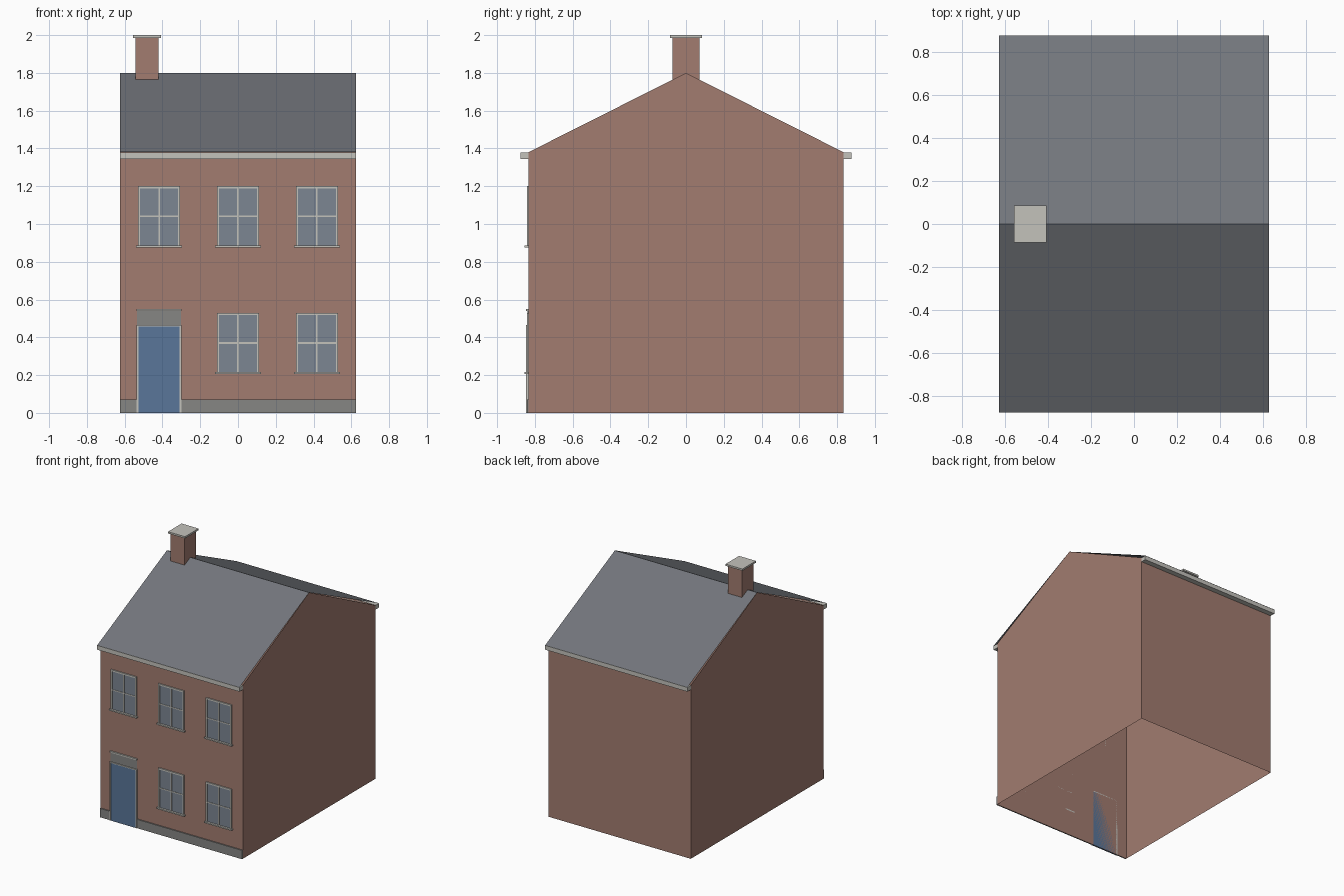
import bpy, bmesh

if "Cube" in bpy.data.objects:
    bpy.data.objects.remove(bpy.data.objects["Cube"])

W, D, EAVE, RIDGE = 0.626, 0.834, 1.38, 1.8   # half width, half depth, heights
OVER = 0.876                                  # half depth of roof at eaves


def material(name, rgb):
    m = bpy.data.materials.new(name)
    m.diffuse_color = (*rgb, 1)
    m.use_nodes = True
    m.node_tree.nodes["Principled BSDF"].inputs["Base Color"].default_value = m.diffuse_color
    return m


BRICK = material("brick", (0.36, 0.20, 0.16))
SLATE = material("slate", (0.17, 0.18, 0.20))
STONE = material("stone", (0.55, 0.54, 0.50))
PLINTH = material("plinth_grey", (0.24, 0.24, 0.23))
GLASS = material("glass", (0.20, 0.24, 0.29))
BLUE = material("door_blue", (0.10, 0.18, 0.32))


def finish(name, bm, mat):
    me = bpy.data.meshes.new(name)
    bm.to_mesh(me)
    bm.free()
    ob = bpy.data.objects.new(name, me)
    ob.data.materials.append(mat)
    bpy.context.collection.objects.link(ob)
    return ob


def boxes(name, mat, *spans):
    """One object made of boxes given as (x0, x1, y0, y1, z0, z1)."""
    bm = bmesh.new()
    for x0, x1, y0, y1, z0, z1 in spans:
        vs = bmesh.ops.create_cube(bm, size=1)["verts"]
        bmesh.ops.scale(bm, vec=(x1 - x0, y1 - y0, z1 - z0), verts=vs)
        bmesh.ops.translate(bm, vec=((x0 + x1) / 2, (y0 + y1) / 2, (z0 + z1) / 2), verts=vs)
    return finish(name, bm, mat)


# walls: open-bottomed shell with two gables
bm = bmesh.new()
profile = [(-D, 0), (-D, EAVE), (0, RIDGE), (D, EAVE), (D, 0)]
left, right = [[bm.verts.new((x, y, z)) for y, z in profile] for x in (-W, W)]
bm.faces.new(left[::-1])
bm.faces.new(right)
for i in (0, 3):
    bm.faces.new((left[i], left[i + 1], right[i + 1], right[i]))
bmesh.ops.recalc_face_normals(bm, faces=bm.faces)
finish("walls", bm, BRICK)

# roof: two thin slopes meeting at the ridge
bm = bmesh.new()
a, b = [[bm.verts.new((x, y, z)) for y, z in ((-OVER, EAVE), (0, RIDGE), (OVER, EAVE))]
        for x in (-W, W)]
for i in (0, 1):
    bm.faces.new((a[i], b[i], b[i + 1], a[i + 1]))
finish("roof", bm, SLATE)

# eaves cornices, front and back
boxes("cornices", STONE, (-W, W, -OVER, -D, 1.345, EAVE - 0.001),
      (-W, W, D, OVER, 1.345, EAVE - 0.001))

# plinth along the front
boxes("plinth", PLINTH, (-W, W, -D - 0.009, -D, 0, 0.07))

# chimney and cap
boxes("chimney", BRICK, (-0.543, -0.42, -0.072, 0.072, 1.70, 1.987))
boxes("chimney_cap", STONE, (-0.556, -0.407, -0.085, 0.085, 1.986, 2.0))


def window(name, cx, z0):
    """Four-pane window with frame, glazing bars and sill."""
    h, w, f, y = 0.32, 0.112, 0.012, -D
    z1, mid = z0 + h, z0 + h / 2
    boxes(name + "_glass", GLASS, (cx - w + f, cx + w - f, y - 0.004, y, z0 + f / 2, z1 - f))
    boxes(name + "_frame", STONE,
          (cx - w, cx - w + f, y - 0.009, y, z0, z1),
          (cx + w - f, cx + w, y - 0.009, y, z0, z1),
          (cx - w + f, cx + w - f, y - 0.009, y, z1 - f, z1),
          (cx - 0.004, cx + 0.004, y - 0.007, y, z0, z1 - f),
          (cx - w + f, cx + w - f, y - 0.007, y, mid - 0.004, mid + 0.004))
    boxes(name + "_sill", STONE, (cx - 0.121, cx + 0.121, y - 0.02, y, z0 - 0.004, z0 + 0.006))


for i, cx in enumerate((-0.418, 0, 0.418)):
    window(f"upper_window_{i}", cx, 0.88)
    if i:
        window(f"lower_window_{i}", cx, 0.21)

# front door with surround, panel above and lintel
boxes("door", BLUE, (-0.527, -0.309, -D - 0.012, -D, 0, 0.458))
boxes("door_surround", STONE, (-0.538, -0.527, -D - 0.013, -D, 0, 0.465),
      (-0.309, -0.299, -D - 0.013, -D, 0, 0.465),
      (-0.527, -0.309, -D - 0.013, -D, 0.458, 0.465))
boxes("door_transom", PLINTH, (-0.534, -0.303, -D - 0.004, -D, 0.465, 0.54))
boxes("door_lintel", STONE, (-0.538, -0.299, -D - 0.012, -D, 0.54, 0.55))
